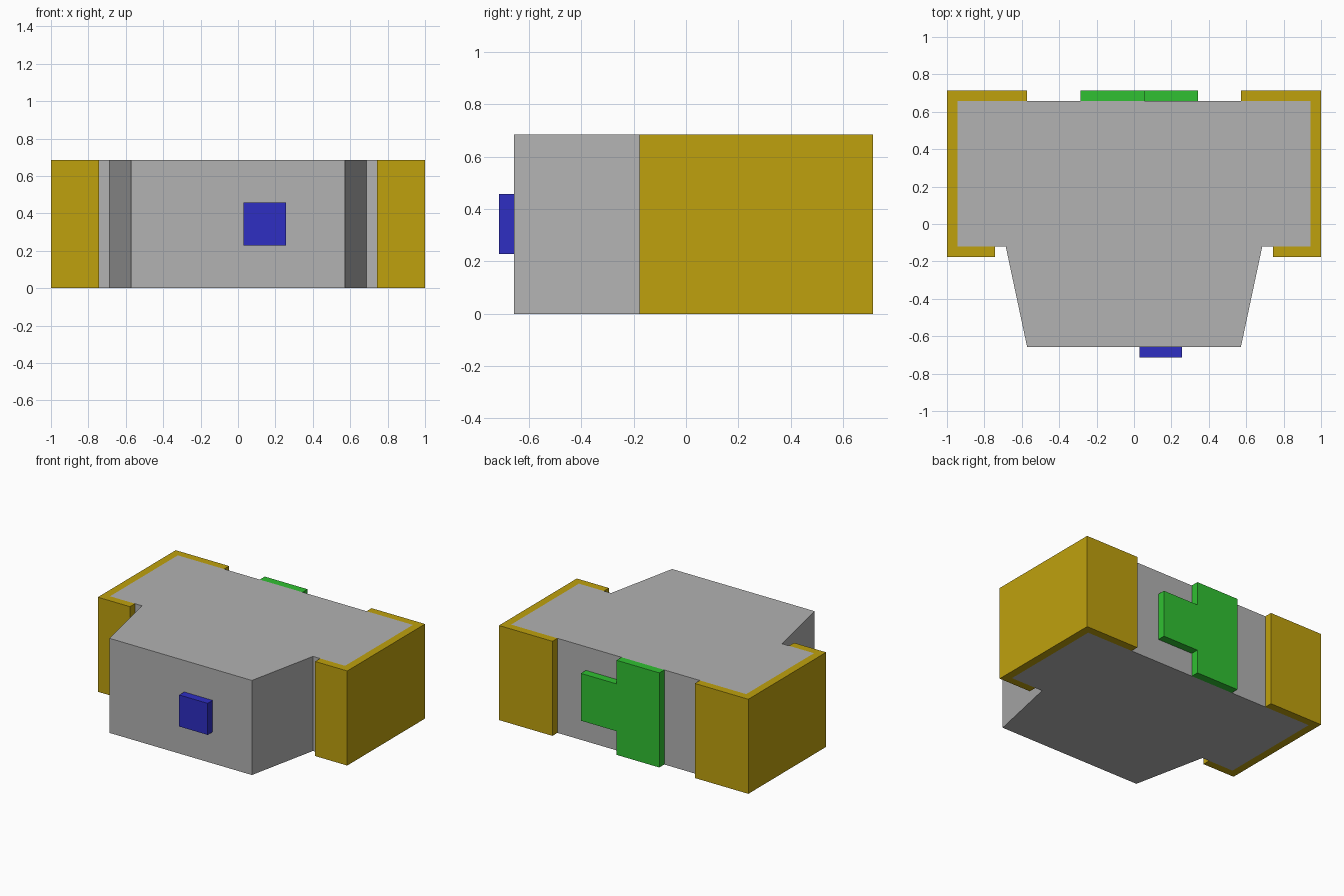
import bpy
import bmesh

if "Cube" in bpy.data.objects:
    bpy.data.objects.remove(bpy.data.objects["Cube"], do_unlink=True)

U = 2 / 35          # one grid unit of the design
HEIGHT = 12 * U


def material(name, srgb):
    rgb = [((c / 255 + 0.055) / 1.055) ** 2.4 if c > 10 else c / 255 / 12.92 for c in srgb]
    mat = bpy.data.materials.new(name)
    mat.use_nodes = True
    mat.diffuse_color = (*rgb, 1)
    mat.node_tree.nodes["Principled BSDF"].inputs["Base Color"].default_value = (*rgb, 1)
    return mat


def prism(name, outline, extrude, mat):
    """Closed 3D outline, in design units, extruded along a vector."""
    bm = bmesh.new()
    face = bm.faces.new([bm.verts.new([c * U for c in p]) for p in outline])
    side = bmesh.ops.extrude_face_region(bm, geom=[face], use_keep_orig=True)
    moved = [g for g in side["geom"] if isinstance(g, bmesh.types.BMVert)]
    bmesh.ops.translate(bm, verts=moved, vec=[c * U for c in extrude])
    bmesh.ops.recalc_face_normals(bm, faces=bm.faces)
    mesh = bpy.data.meshes.new(name)
    bm.to_mesh(mesh)
    bm.free()
    mesh.materials.append(mat)
    obj = bpy.data.objects.new(name, mesh)
    bpy.context.collection.objects.link(obj)
    return obj


grey = material("grey", (178, 178, 178))
gold = material("gold", (191, 161, 13))
green = material("green", (48, 192, 50))
blue = material("blue", (46, 46, 194))

# Body: wide rear block with a tapered nose
half = [(10, -11.5), (12, -2.1), (16.5, -2.1), (16.5, 11.5)]
outline = half + [(-x, y) for x, y in reversed(half)]
prism("body", [(x, y, 0) for x, y in outline], (0, 0, 12), grey)

# Wrap-around panels on both sides
wrap = [(13, -3.1), (17.5, -3.1), (17.5, 12.5), (10, 12.5),
        (10, 11.5), (16.5, 11.5), (16.5, -2.1), (13, -2.1)]
for name, s in (("left_panel", 1), ("right_panel", -1)):
    prism(name, [(s * x, y, 0) for x, y in wrap], (0, 0, 12), gold)

# Back plate: full-height strip with a shorter side block
plate = [(-5, 0), (1, 0), (1, 3), (6, 3), (6, 9), (1, 9), (1, 12), (-5, 12)]
prism("back_plate", [(x, 11.5, z) for x, z in plate], (0, 1, 0), green)

# Front button
button = [(0.5, 4), (4.5, 4), (4.5, 8), (0.5, 8)]
prism("front_button", [(x, -11.5, z) for x, z in button], (0, -1, 0), blue)
